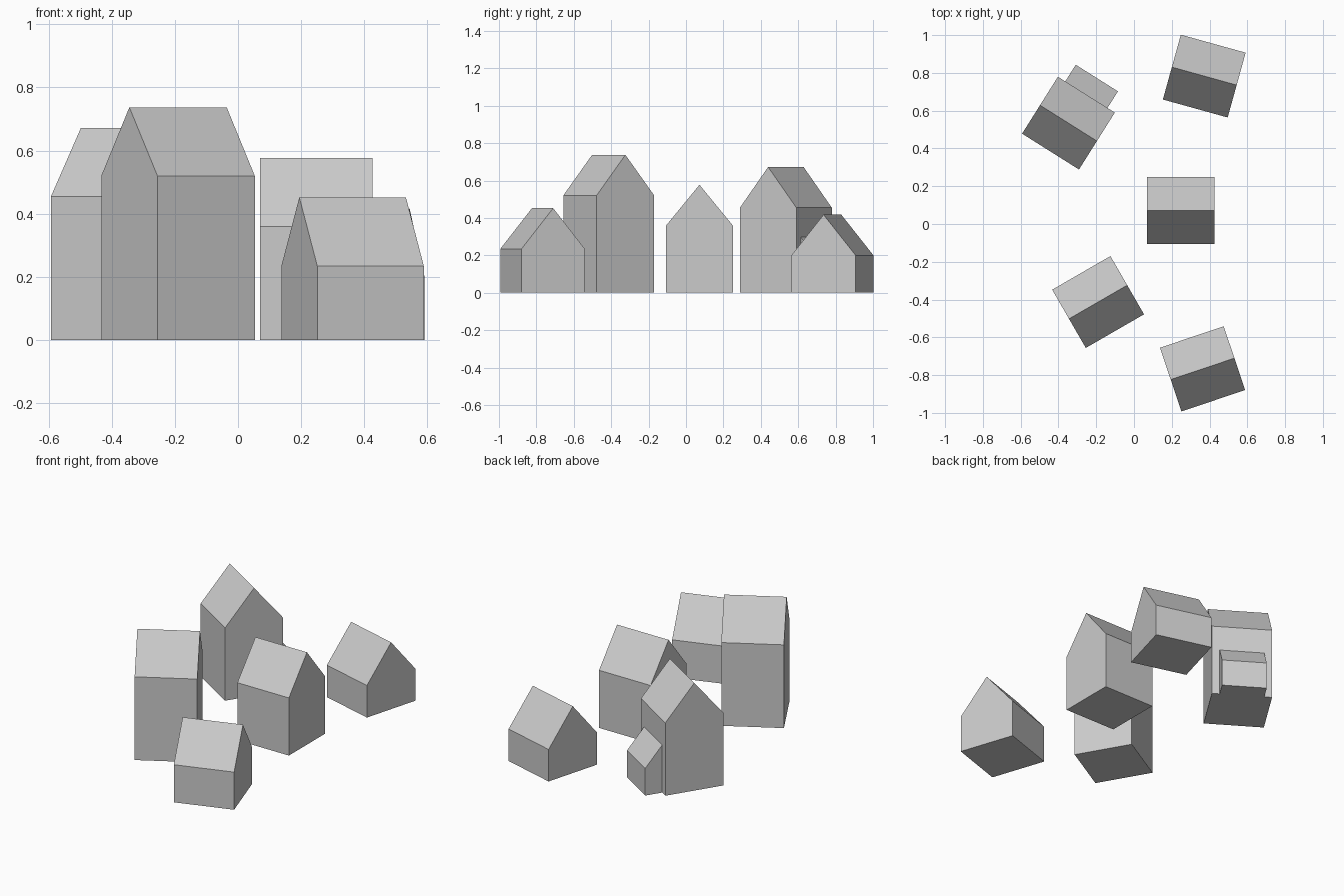
import bpy
import bmesh
from math import radians
from mathutils import Matrix, Vector

cube = bpy.data.objects.get("Cube")
if cube:
    bpy.data.objects.remove(cube, do_unlink=True)

grey = bpy.data.materials.new("light_grey")
grey.use_nodes = True
grey.diffuse_color = (0.6, 0.6, 0.6, 1)
grey.node_tree.nodes["Principled BSDF"].inputs["Base Color"].default_value = (0.6, 0.6, 0.6, 1)


def house(name, center, angle, eave, size=0.356):
    """Square gabled block with its ridge along local x."""
    half = size / 2
    ridge = eave + 0.61 * size
    profile = [(-half, 0), (half, 0), (half, eave), (0, ridge), (-half, eave)]
    bm = bmesh.new()
    gable = bm.faces.new([bm.verts.new((-half, y, z)) for y, z in profile])
    new = bmesh.ops.extrude_face_region(bm, geom=[gable], use_keep_orig=True)["geom"]
    verts = [v for v in new if isinstance(v, bmesh.types.BMVert)]
    bmesh.ops.translate(bm, verts=verts, vec=(size, 0, 0))
    bmesh.ops.recalc_face_normals(bm, faces=bm.faces)
    mesh = bpy.data.meshes.new(name)
    bm.to_mesh(mesh)
    bm.free()
    mesh.materials.append(grey)
    obj = bpy.data.objects.new(name, mesh)
    obj.location = (*center, 0)
    obj.rotation_euler.z = radians(angle)
    bpy.context.collection.objects.link(obj)
    return obj


# Five houses set around a curve
house("middle_house", (0.248, 0.072), 0, 0.36)
house("back_left_house", (0.372, 0.783), -15.5, 0.2)
house("front_left_house", (0.363, -0.767), 18.6, 0.235)
house("front_right_house", (-0.19, -0.413), 30, 0.52)
house("back_right_house", (-0.347, 0.534), -32.2, 0.455)

# Small annex half sunk into the rear wall of the back right house
offset = Matrix.Rotation(radians(-32.2), 3, "Z") @ Vector((0, 0.15, 0))
house("annex", (-0.347 + offset.x, 0.534 + offset.y), -32.2, 0.17, 0.264)
